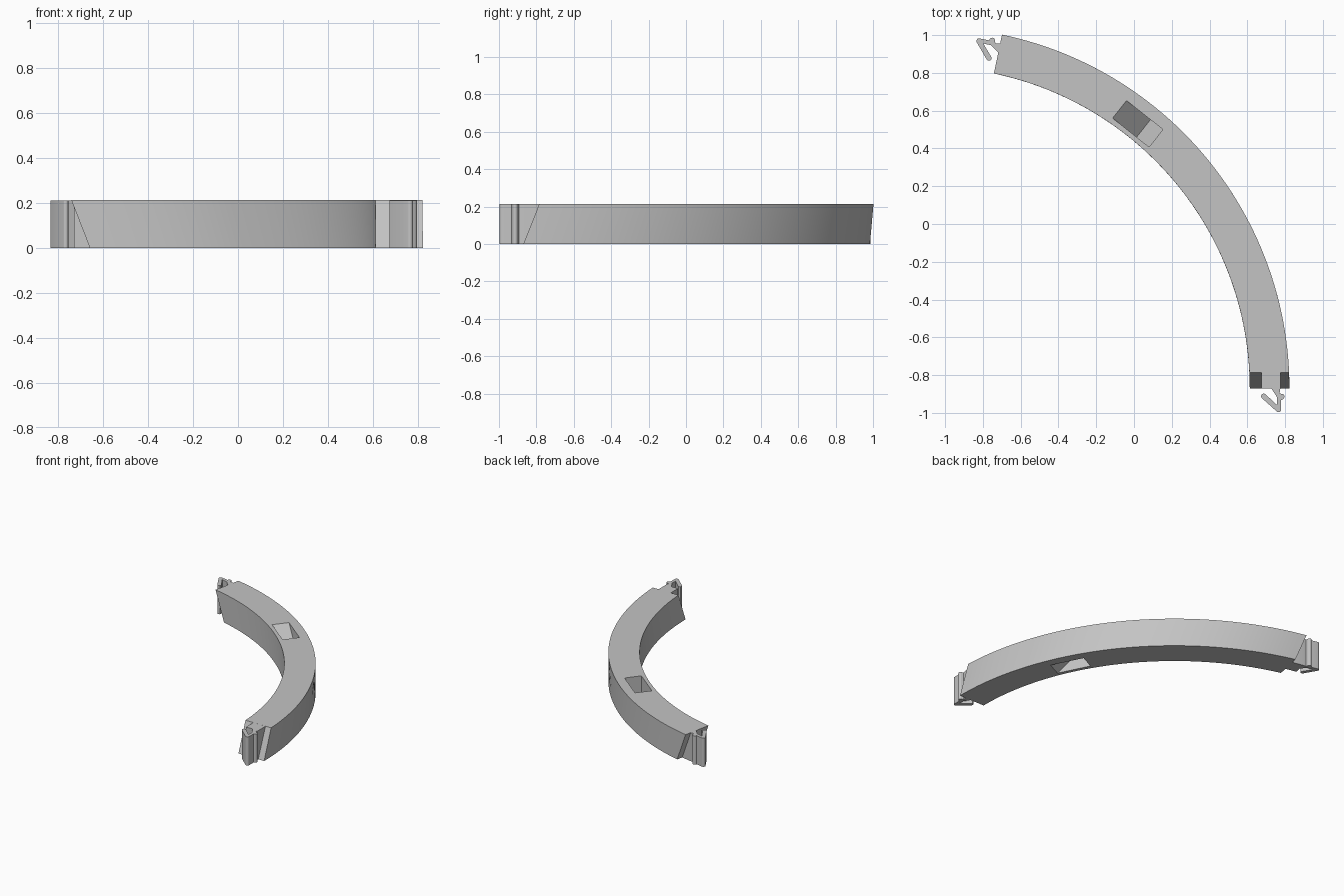
import bpy, bmesh, math
from mathutils import Vector

if "Cube" in bpy.data.objects:
    bpy.data.objects.remove(bpy.data.objects["Cube"], do_unlink=True)

CENTRE = Vector((-1.09, -0.87, 0))
R_IN, R_OUT, H = 1.703, 1.913, 0.213
SWEEP = math.radians(78.2)
SLANT = 0.085          # horizontal run of the slanted ends
STEPS = 56

grey = bpy.data.materials.new("light grey")
grey.use_nodes = True
grey.diffuse_color = (0.55, 0.55, 0.55, 1)
grey.node_tree.nodes["Principled BSDF"].inputs["Base Color"].default_value = (0.55, 0.55, 0.55, 1)


def polar(angle, u, v, z):
    """Point at radius u, shifted v along the counter-clockwise tangent."""
    radial = Vector((math.cos(angle), math.sin(angle), 0))
    tangent = Vector((-math.sin(angle), math.cos(angle), 0))
    return CENTRE + radial * u + tangent * v + Vector((0, 0, z))


def make_object(name, bm):
    bmesh.ops.recalc_face_normals(bm, faces=bm.faces)
    mesh = bpy.data.meshes.new(name)
    bm.to_mesh(mesh)
    bm.free()
    mesh.materials.append(grey)
    obj = bpy.data.objects.new(name, mesh)
    bpy.context.collection.objects.link(obj)
    return obj


def prism(name, lower, upper):
    """Solid between two matching outlines."""
    bm = bmesh.new()
    a = [bm.verts.new(p) for p in lower]
    b = [bm.verts.new(p) for p in upper]
    bm.faces.new(a)
    bm.faces.new(b)
    for i in range(len(a)):
        j = (i + 1) % len(a)
        bm.faces.new((a[i], a[j], b[j], b[i]))
    return make_object(name, bm)


def smooth(obj):
    bpy.ops.object.select_all(action='DESELECT')
    obj.select_set(True)
    bpy.context.view_layer.objects.active = obj
    bpy.ops.object.shade_smooth_by_angle(angle=math.radians(30))


# Curved rail with parallel slanted ends
bm = bmesh.new()
rings = []
for i in range(STEPS + 1):
    ring = []
    for r, z in ((R_IN, 0), (R_OUT, 0), (R_OUT, H), (R_IN, H)):
        cut = math.asin(SLANT / r)
        start = cut if z else 0
        end = SWEEP if z else SWEEP - cut
        ring.append(bm.verts.new(polar(start + (end - start) * i / STEPS, r, 0, z)))
    rings.append(ring)
for p, q in zip(rings, rings[1:]):
    for k in range(4):
        m = (k + 1) % 4
        bm.faces.new((p[k], p[m], q[m], q[k]))
bm.faces.new(rings[0])
bm.faces.new(rings[-1])
rail = make_object("curved_rail", bm)

# Ramped pockets, one in the top and its flipped twin in the bottom
ramp = [(-0.123, H + 0.05), (0.123, H + 0.05), (0.123, H - 0.13),
        (0.039, H - 0.13), (-0.123, H)]
for angle, flip in ((math.radians(51.6), False), (SWEEP - math.radians(51.6), True)):
    sides = []
    for u in (1.728, 1.846):
        sides.append([polar(angle, u, s if flip else -s, H - z if flip else z)
                      for s, z in ramp])
    cutter = prism("pocket_cutter", *sides)
    cutter.hide_render = True
    mod = rail.modifiers.new("pocket", 'BOOLEAN')
    mod.operation = 'DIFFERENCE'
    mod.solver = 'EXACT'
    mod.object = cutter
    bpy.context.view_layer.objects.active = rail
    bpy.ops.object.modifier_apply(modifier=mod.name)
    bpy.data.objects.remove(cutter, do_unlink=True)
smooth(rail)

# Spring clip outline: radius, distance beyond the rail end
clip = [(1.765, -SLANT), (1.765, 0), (1.817, 0), (1.846, 0.045), (1.847, 0.088)]


def arc(cu, cv, r, first, last, count=6):
    """Rounded stretch of the outline, angles in degrees."""
    for i in range(count + 1):
        t = math.radians(first + (last - first) * i / count)
        clip.append((cu + r * math.cos(t), cv + r * math.sin(t)))


arc(1.777, 0.042, 0.014, -50, -230)     # free arm tip
arc(1.855, 0.112, 0.014, 130, 0)        # hook point
clip.append((1.869, 0.062))
arc(1.872, 0.044, 0.015, 70, -100)      # outer bead
clip += [(1.861, 0.024), (1.865, 0), (1.865, -SLANT)]

# Clips on both ends
for name, angle, side in (("front_clip", 0, -1), ("back_clip", SWEEP, 1)):
    low, high = ([polar(angle, u, side * v, z) for u, v in clip]
                 for z in (0.0004, H - 0.0004))
    smooth(prism(name, low, high))
